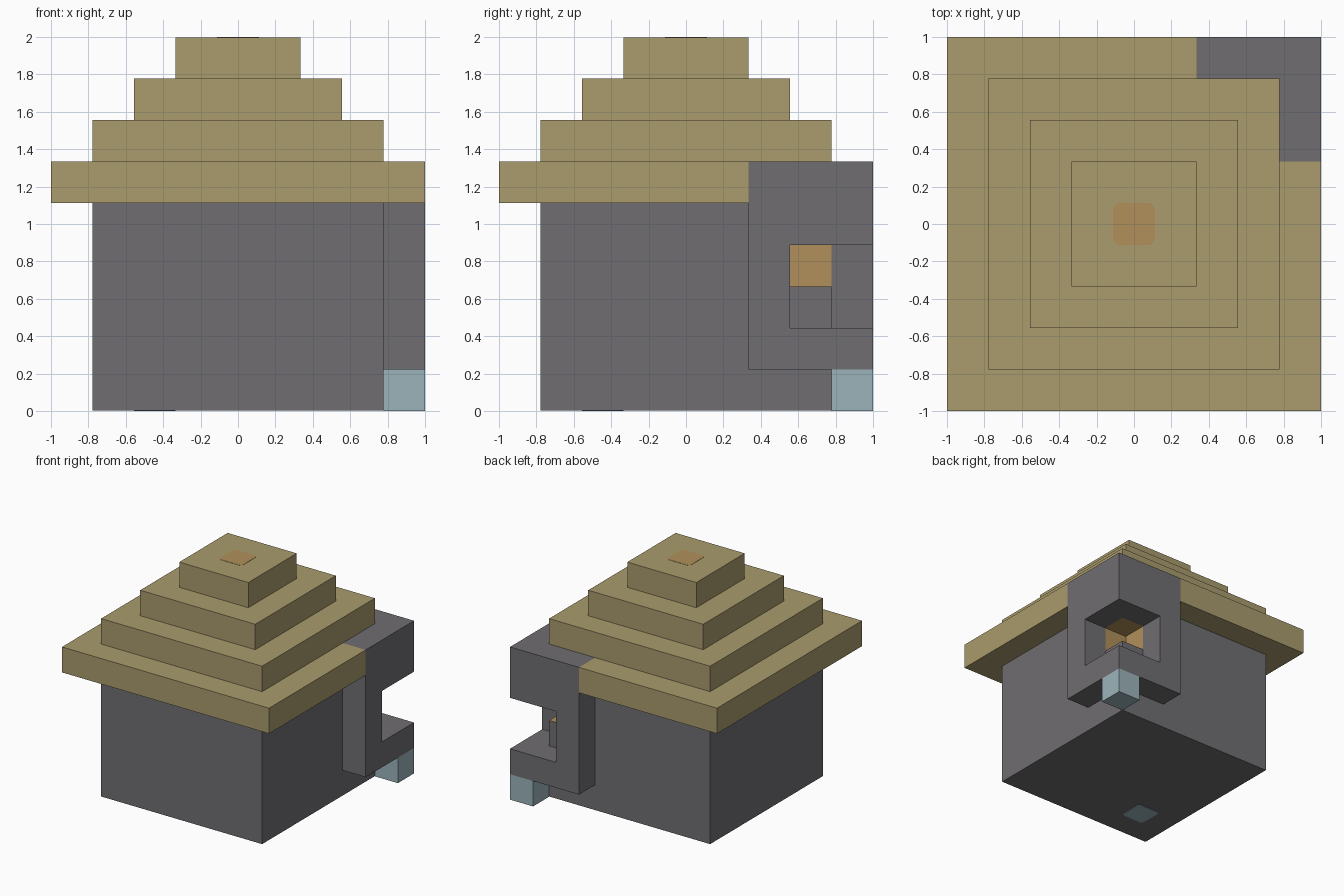
import bpy
import bmesh
from mathutils import Vector

if "Cube" in bpy.data.objects:
    bpy.data.objects.remove(bpy.data.objects["Cube"], do_unlink=True)

U = 2 / 9      # one building block
EPS = 0.002    # thickness of the painted plates


def material(name, srgb):
    lin = [c / 12.92 if c <= 0.04045 else ((c + 0.055) / 1.055) ** 2.4 for c in srgb]
    m = bpy.data.materials.new(name)
    m.use_nodes = True
    m.diffuse_color = (*lin, 1)
    m.node_tree.nodes["Principled BSDF"].inputs["Base Color"].default_value = (*lin, 1)
    return m


STONE = material("grey stone", (0.44, 0.43, 0.445))
THATCH = material("straw thatch", (0.665, 0.61, 0.43))
AMBER = material("amber glow", (0.69, 0.565, 0.35))
ICE = material("pale blue", (0.61, 0.705, 0.735))


def prism(name, outline, z0, z1, mat):
    """Extrude a flat outline, given in blocks, from z0 to z1."""
    bm = bmesh.new()
    base = bm.faces.new([bm.verts.new((x * U, y * U, z0 * U)) for x, y in outline])
    new = bmesh.ops.extrude_face_region(bm, geom=[base])["geom"]
    bmesh.ops.translate(bm, vec=(0, 0, (z1 - z0) * U),
                        verts=[v for v in new if isinstance(v, bmesh.types.BMVert)])
    bmesh.ops.recalc_face_normals(bm, faces=bm.faces)
    mesh = bpy.data.meshes.new(name)
    bm.to_mesh(mesh)
    bm.free()
    mesh.materials.append(mat)
    obj = bpy.data.objects.new(name, mesh)
    bpy.context.collection.objects.link(obj)
    return obj


def rect(x0, x1, y0, y1):
    return [(x0, y0), (x1, y0), (x1, y1), (x0, y1)]


def square(a, b):
    return rect(a, b, a, b)


def cut(obj, cutter):
    """Cut one part with another and bake the result."""
    mod = obj.modifiers.new("cut", "BOOLEAN")
    mod.operation, mod.solver, mod.object = "DIFFERENCE", "EXACT", cutter
    bpy.context.view_layer.update()
    mesh = bpy.data.meshes.new_from_object(
        obj.evaluated_get(bpy.context.evaluated_depsgraph_get()))
    obj.modifiers.clear()
    obj.data = mesh
    bpy.data.objects.remove(cutter, do_unlink=True)


def plate(name, cx, cy, z0, mat):
    """Thin one-block plate with clipped corners."""
    r, c = 0.5, 0.4
    pts = [(-c, -r), (c, -r), (r, -c), (r, c), (c, r), (-c, r), (-r, c), (-r, -c)]
    return prism(name, [(cx + x, cy + y) for x, y in pts], z0, z0 + 2 * EPS / U, mat)


# House body with a glowing recess in its back corner
body = prism("house_body", square(-3.5, 3.5), EPS / U, 5, STONE)
cut(body, prism("recess_cutter", square(2.5, 4), 3, 4, STONE))
body.data.materials.clear()
for m in (STONE, AMBER):
    body.data.materials.append(m)
lo, hi = Vector((2.4, 2.4, 2.9)) * U, Vector((3.45, 3.45, 4.1)) * U
for f in body.data.polygons:
    f.material_index = int(all(lo[i] < f.center[i] < hi[i] for i in range(3)))

# Corner tower wrapping the body, with an open notch
tower = prism("corner_tower", [(4.5, 1.5), (4.5, 4.5), (1.5, 4.5),
                               (1.5, 3.5), (3.5, 3.5), (3.5, 1.5)], 1, 6, STONE)
cut(tower, prism("notch_cutter", square(2.5, 5), 2, 4, STONE))

# Block hanging under the tower
prism("hanging_block", square(3.5, 4.5), 0, 1, ICE)

# Stepped roof; the eaves stop at the tower
prism("roof_eaves", [(-4.5, -4.5), (4.5, -4.5), (4.5, 1.5), (1.5, 1.5),
                     (1.5, 4.5), (-4.5, 4.5)], 5, 6, THATCH)
for i, half in enumerate((3.5, 2.5, 1.5)):
    top = 7 + i - (EPS / U if i == 2 else 0)
    prism(f"roof_step_{i + 1}", square(-half, half), 6 + i, top, THATCH)

# Small painted patches on the roof top and the underside
plate("roof_patch", 0, 0, 9 - 2 * EPS / U, AMBER)
plate("floor_patch", -2, -2, 0, ICE)
